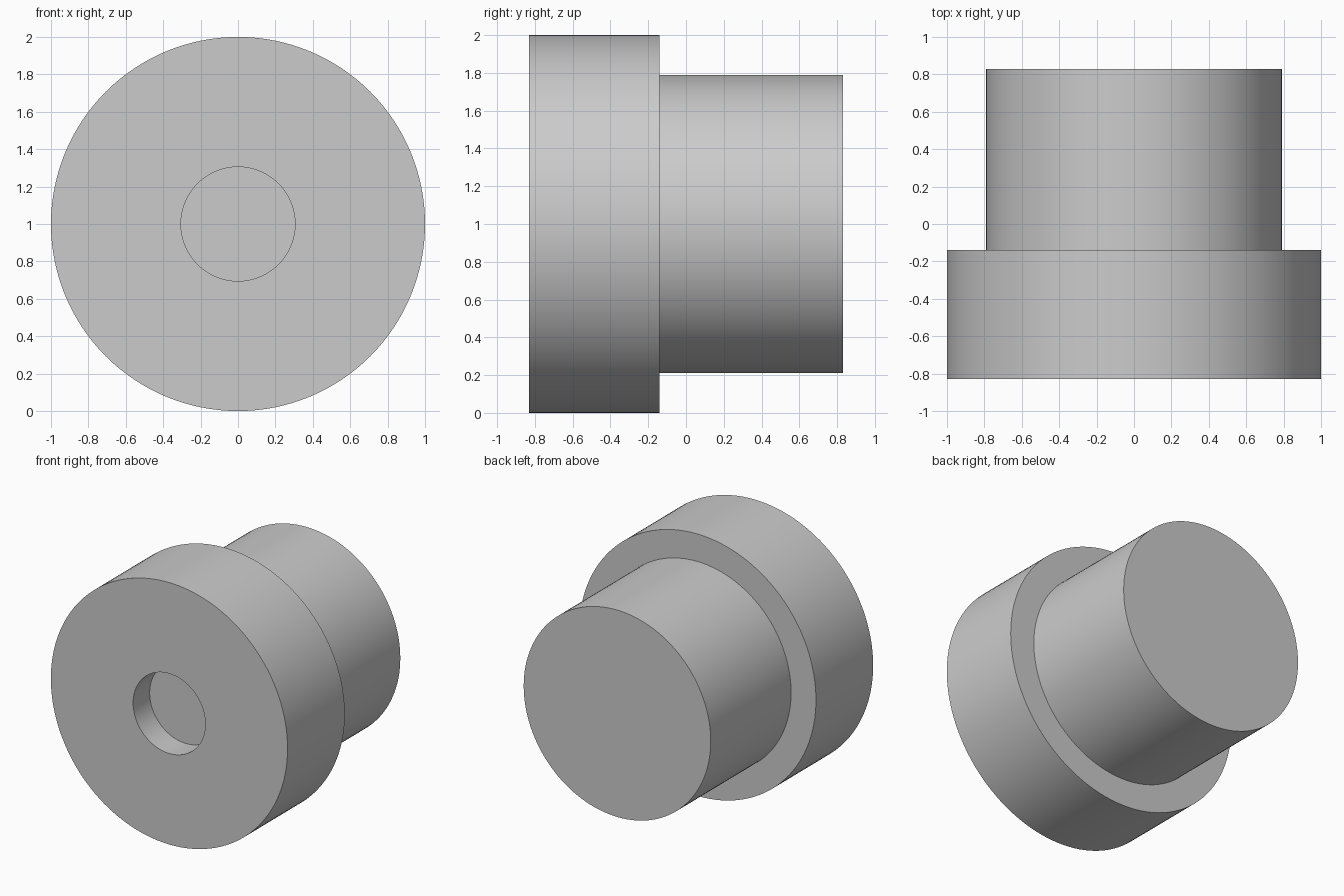
import bpy, bmesh
from math import radians
from mathutils import Matrix, Vector

cube = bpy.data.objects.get("Cube")
if cube:
    bpy.data.objects.remove(cube, do_unlink=True)

# Plain grey material
grey = bpy.data.materials.new("plain_grey")
grey.use_nodes = True
color = (0.6, 0.6, 0.6, 1)
grey.diffuse_color = color
grey.node_tree.nodes["Principled BSDF"].inputs["Base Color"].default_value = color

FRONT, STEP, BACK = -0.83, -0.14, 0.83
FLANGE_R, SHAFT_R, HOLE_R = 1.0, 0.79, 0.305
HOLE_DEPTH = 0.2
SEGMENTS = 128

# Half section (radius, y) from the hole floor round to the back face
profile = [
    (0, FRONT + HOLE_DEPTH), (HOLE_R, FRONT + HOLE_DEPTH),
    (HOLE_R, FRONT), (FLANGE_R, FRONT), (FLANGE_R, STEP),
    (SHAFT_R, STEP), (SHAFT_R, BACK), (0, BACK),
]

# Stepped round body, turned about the y axis
bm = bmesh.new()
verts = [bm.verts.new((r, y, 0)) for r, y in profile]
edges = [bm.edges.new(pair) for pair in zip(verts, verts[1:])]
bmesh.ops.spin(bm, geom=verts + edges, cent=(0, 0, 0), axis=(0, 1, 0),
               angle=radians(360), steps=SEGMENTS)
bmesh.ops.remove_doubles(bm, verts=bm.verts, dist=0.0001)
bmesh.ops.recalc_face_normals(bm, faces=bm.faces)
bmesh.ops.transform(bm, matrix=Matrix.Translation(Vector((0, 0, 1))), verts=bm.verts)

mesh = bpy.data.meshes.new("flanged_plug")
bm.to_mesh(mesh)
bm.free()
mesh.materials.append(grey)
plug = bpy.data.objects.new("flanged_plug", mesh)
bpy.context.collection.objects.link(plug)

# Smooth round walls, crisp rims
bpy.ops.object.select_all(action="DESELECT")
plug.select_set(True)
bpy.context.view_layer.objects.active = plug
bpy.ops.object.shade_smooth_by_angle(angle=radians(30))
